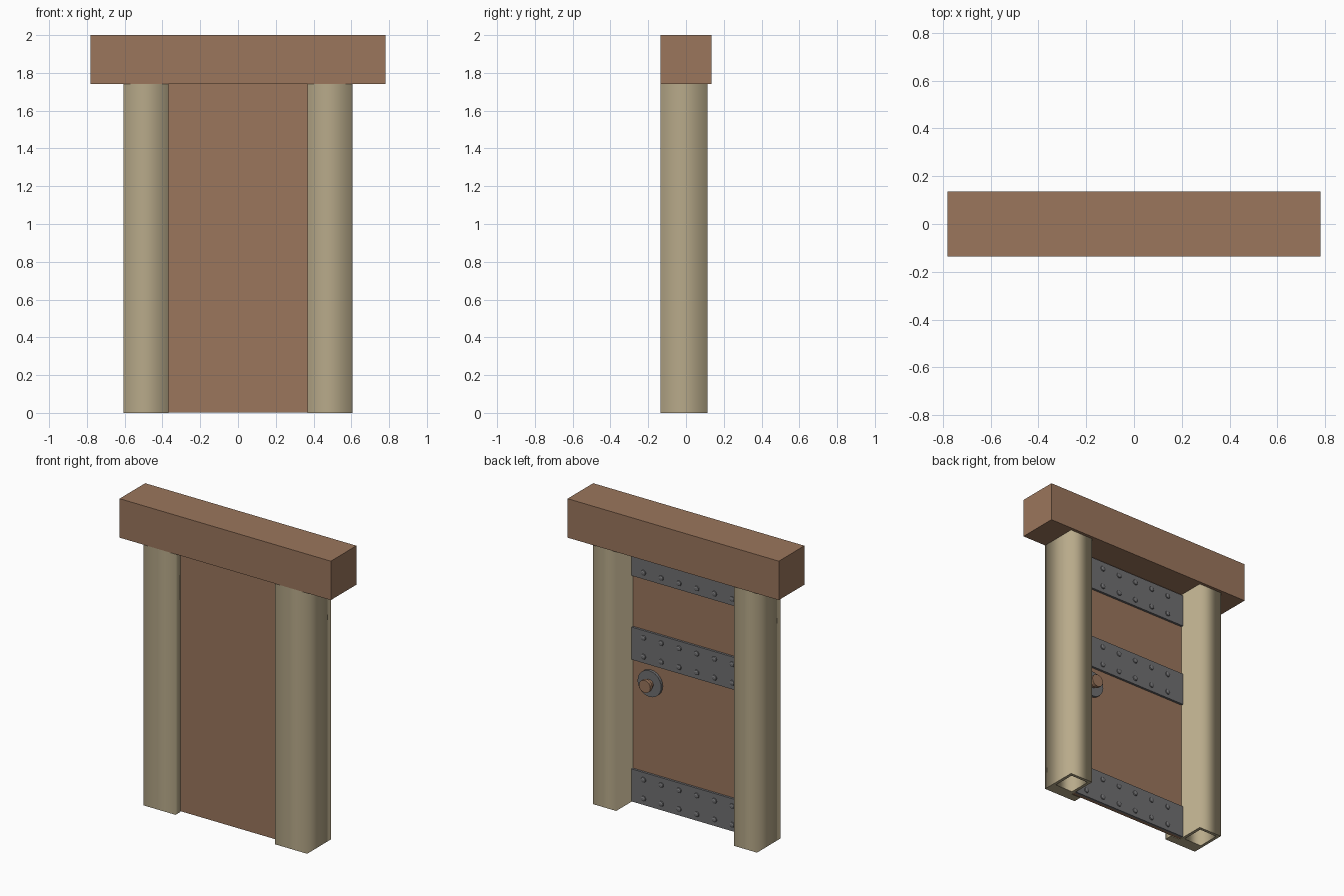
import bpy, bmesh, math
from mathutils import Matrix

if "Cube" in bpy.data.objects:
    bpy.data.objects.remove(bpy.data.objects["Cube"])


def material(name, rgb):
    m = bpy.data.materials.new(name)
    m.diffuse_color = (*rgb, 1)
    m.use_nodes = True
    m.node_tree.nodes["Principled BSDF"].inputs["Base Color"].default_value = m.diffuse_color
    return m


WOOD = material("brown_wood", (0.328, 0.181, 0.107))
PLASTER = material("tan_stone", (0.479, 0.402, 0.254))
IRON = material("grey_iron", (0.162, 0.162, 0.168))


def finish(name, bm, mat):
    bmesh.ops.recalc_face_normals(bm, faces=bm.faces)
    me = bpy.data.meshes.new(name)
    bm.to_mesh(me)
    bm.free()
    me.materials.append(mat)
    ob = bpy.data.objects.new(name, me)
    bpy.context.collection.objects.link(ob)
    return ob


def box(name, x, y, z, mat):
    bm = bmesh.new()
    bmesh.ops.create_cube(bm, size=1)
    for v in bm.verts:
        for i, (lo, hi) in enumerate((x, y, z)):
            v.co[i] = hi if v.co[i] > 0 else lo
    return finish(name, bm, mat)


def disc(bm, x, z, y0, y1, r0, r1, sides):
    """Round frustum along +y, from y0 (radius r0) to y1 (radius r1)."""
    m = Matrix.Translation((x, (y0 + y1) / 2, z)) @ Matrix.Rotation(-math.pi / 2, 4, 'X')
    bmesh.ops.create_cone(bm, cap_ends=True, segments=sides, radius1=r0,
                          radius2=r1, depth=y1 - y0, matrix=m)


def post(name, side):
    """L-shaped post with a hollow core, extruded from a flat outline."""
    outline = [(.605, -.135), (.605, .115), (.435, .115), (.435, -.08), (.367, -.08), (.367, -.135)]
    core = [(.585, -.055), (.585, .095), (.455, .095), (.455, -.055)]
    cu = bpy.data.curves.new(name, 'CURVE')
    cu.dimensions = '2D'
    cu.fill_mode = 'BOTH'
    cu.extrude = 0.87
    for pts in (outline, core):
        sp = cu.splines.new('POLY')
        sp.points.add(len(pts) - 1)
        for p, (x, y) in zip(sp.points, pts):
            p.co = (side * x, y, 0, 1)
        sp.use_cyclic_u = True
    tmp = bpy.data.objects.new(name + "_outline", cu)
    bpy.context.collection.objects.link(tmp)
    bpy.context.view_layer.update()
    me = bpy.data.meshes.new_from_object(tmp.evaluated_get(bpy.context.evaluated_depsgraph_get()))
    bm = bmesh.new()
    bm.from_mesh(me)
    bpy.data.objects.remove(tmp)
    bmesh.ops.remove_doubles(bm, verts=bm.verts, dist=1e-4)
    bmesh.ops.translate(bm, verts=bm.verts, vec=(0, 0, 0.87))
    return finish(name, bm, PLASTER)


# Frame and door leaf
box("lintel", (-.78, .78), (-.135, .135), (1.74, 2), WOOD)
post("right_post", 1)
post("left_post", -1)
box("door", (-.435, .435), (-.08, -.06), (0.003, 1.74), WOOD)

# Iron straps with two rows of rivets on the back
for label, z0 in (("bottom", .003), ("middle", .95), ("top", 1.51)):
    box(label + "_strap", (-.434, .434), (-.06, -.045), (z0, z0 + .217), IRON)
    bm = bmesh.new()
    for i in range(6):
        for dz in (.043, .168):
            x, z = .345 - .131 * i, z0 + dz
            disc(bm, x, z, -.046, -.039, .018, .016, 12)
            disc(bm, x, z, -.039, -.035, .016, .008, 12)
    finish(label + "_rivets", bm, IRON)

# Knob and its round plate
bm = bmesh.new()
disc(bm, .30, .825, -.061, -.042, .087, .087, 24)
finish("knob_plate", bm, IRON)
bm = bmesh.new()
disc(bm, .30, .825, -.043, -.015, .03, .03, 16)
disc(bm, .30, .825, -.015, .008, .042, .042, 16)
finish("knob", bm, WOOD)
